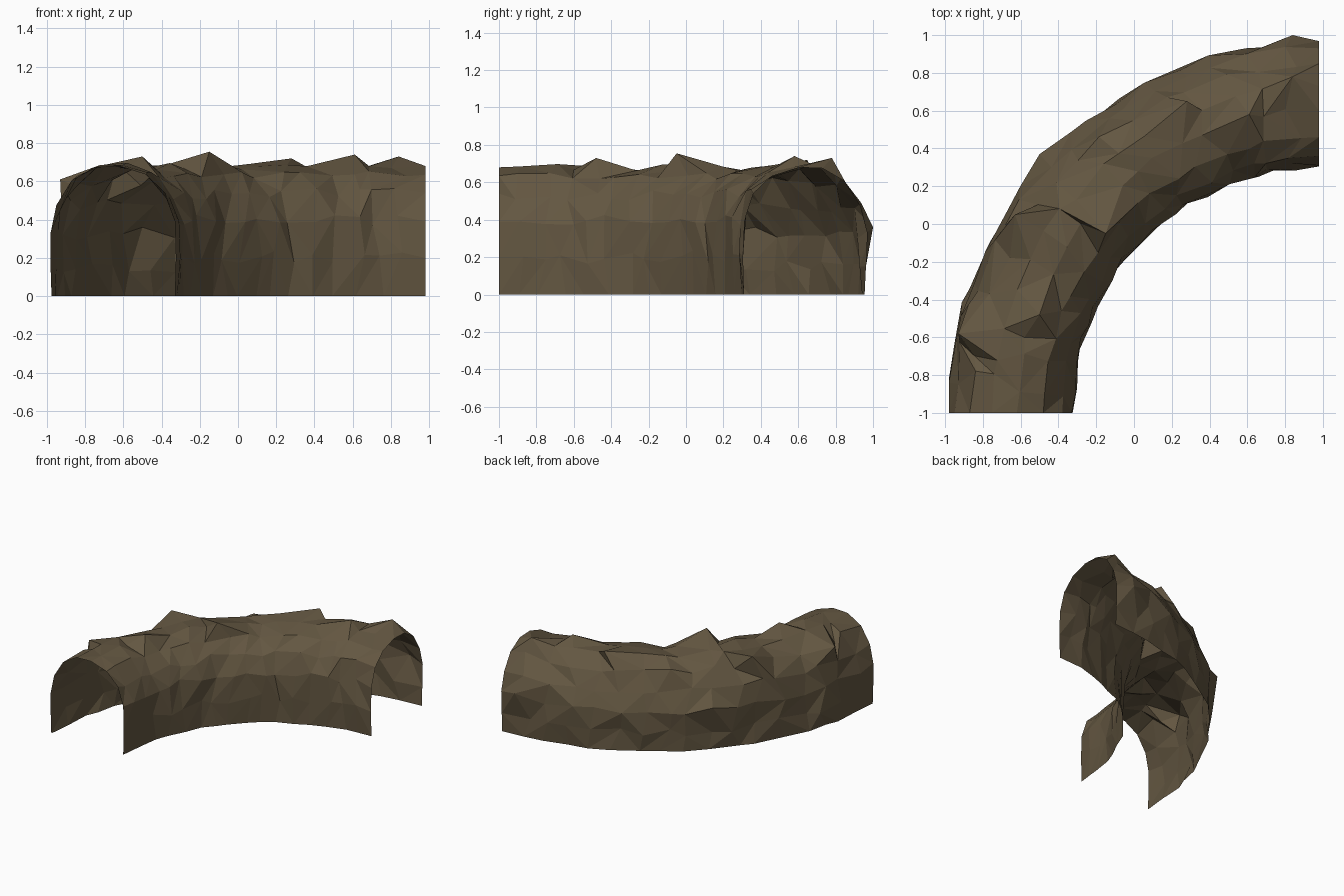
import bpy, bmesh, math, random
from mathutils import Vector

random.seed(7)
if "Cube" in bpy.data.objects:
    bpy.data.objects.remove(bpy.data.objects["Cube"], do_unlink=True)

# Brown rock material
rock = bpy.data.materials.new("brown rock")
rock.use_nodes = True
rock.diffuse_color = (0.125, 0.094, 0.053, 1)
rock.node_tree.nodes["Principled BSDF"].inputs["Base Color"].default_value = rock.diffuse_color

# Arch cross-section (radius from the bend centre, height), inner foot to outer foot
ARCH = [(1.31, 0), (1.305, 0.2), (1.31, 0.39), (1.36, 0.54), (1.46, 0.635), (1.6, 0.68),
        (1.73, 0.675), (1.85, 0.605), (1.93, 0.475), (1.968, 0.33), (1.962, 0.15), (1.955, 0)]
STEPS = 17
CENTRE = Vector((0.98, -1, 0))
# Raised crags on the roof, then bulges on the outer wall
CRAGS = [(-0.5, -0.48, 0.73), (-0.15, -0.05, 0.755), (0.28, 0.65, 0.72),
         (0.61, 0.58, 0.74), (0.84, 0.78, 0.73), (-0.63, 0.05, 0.69),
         (0.84, 1.0, 0.36), (-0.5, 0.37, 0.36), (-0.93, -0.58, 0.61)]


def rough(amount):
    return random.uniform(-amount, amount)


def rock_point(step, row):
    """One point of the tunnel wall, roughened away from the ends and the ground."""
    radius, z = ARCH[row]
    angle = math.pi / 2 * step / STEPS
    if 0 < step < STEPS:
        angle += rough(0.03)
        foot = row in (0, len(ARCH) - 1)
        radius += rough(0.012 if foot else 0.02)
        if not foot:
            z += rough(0.018 if 4 <= row <= 6 else 0.035)
    p = CENTRE + Vector((-radius * math.cos(angle), radius * math.sin(angle), z))
    p.x = max(p.x, -0.98)
    p.y = min(p.y, 1.0)
    return p


# Curved tunnel shell, open at both ends and underneath
bm = bmesh.new()
rings = [[bm.verts.new(rock_point(s, r)) for r in range(len(ARCH))] for s in range(STEPS + 1)]
movable = [v for ring in rings[1:-1] for v in ring[3:-1]]
for crag in CRAGS:
    peak = Vector(crag)
    nearest = min(movable, key=lambda v: (v.co - peak).length)
    nearest.co = peak
    movable.remove(nearest)

# Faceted triangles with mixed diagonals
for s in range(STEPS):
    for r in range(len(ARCH) - 1):
        a, b = rings[s][r], rings[s][r + 1]
        c, d = rings[s + 1][r + 1], rings[s + 1][r]
        if random.random() < 0.5:
            tris = ((a, b, c), (a, c, d))
        else:
            tris = ((a, b, d), (b, c, d))
        for tri in tris:
            bm.faces.new(tri)
bm.normal_update()
# Point the shell outward
if sum(f.normal.z for f in bm.faces) < 0:
    bmesh.ops.reverse_faces(bm, faces=bm.faces)

mesh = bpy.data.meshes.new("rock_tunnel")
bm.to_mesh(mesh)
bm.free()
mesh.materials.append(rock)
tunnel = bpy.data.objects.new("rock_tunnel", mesh)
bpy.context.collection.objects.link(tunnel)
